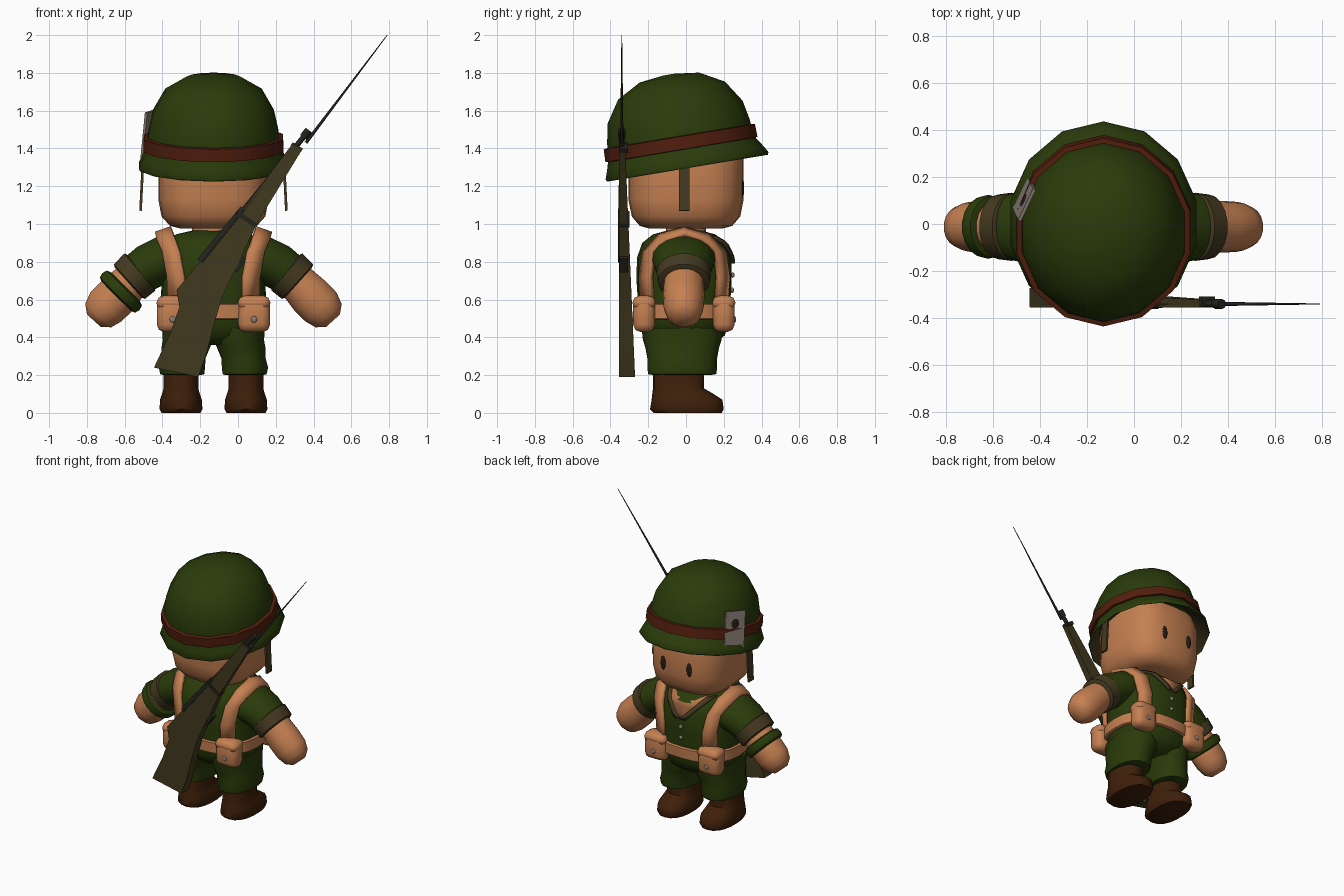
import bpy, bmesh, math
from mathutils import Vector, Matrix

if "Cube" in bpy.data.objects:
    bpy.data.objects.remove(bpy.data.objects["Cube"])

CX = -0.13  # middle of the figure


def material(name, r, g, b):
    m = bpy.data.materials.new(name)
    m.use_nodes = True
    m.diffuse_color = (r, g, b, 1)
    m.node_tree.nodes["Principled BSDF"].inputs["Base Color"].default_value = (r, g, b, 1)
    return m


GREEN = material("army green", .023, .044, .003)
SKIN = material("tan", .56, .215, .083)
BOOT = material("boot brown", .05, .014, .003)
BAND = material("red brown", .085, .013, .004)
OLIVE = material("olive brown", .06, .042, .015)
WOOD = material("stock wood", .052, .04, .013)
METAL = material("gun metal", .017, .016, .011)
GREY = material("grey", .25, .205, .18)
DARK = material("eye black", .018, .013, .008)


def finish(name, bm, mat, angle=50):
    bmesh.ops.recalc_face_normals(bm, faces=bm.faces)
    me = bpy.data.meshes.new(name)
    bm.to_mesh(me)
    bm.free()
    me.materials.append(mat)
    ob = bpy.data.objects.new(name, me)
    bpy.context.collection.objects.link(ob)
    bpy.ops.object.select_all(action='DESELECT')
    ob.select_set(True)
    bpy.context.view_layer.objects.active = ob
    bpy.ops.object.shade_smooth_by_angle(angle=math.radians(angle))
    return ob


def power(v, e):
    return math.copysign(abs(v) ** e, v)


def loft(name, rings, mat, n=2, seg=18, cap=True, angle=50):
    """Skin rings of (centre, half axis u, half axis v)."""
    bm = bmesh.new()
    loops = []
    for c, u, v in rings:
        ts = [2 * math.pi * i / seg + math.pi / 2 for i in range(seg)]
        loops.append([bm.verts.new(Vector(c) + Vector(u) * power(math.cos(t), 2 / n)
                                   + Vector(v) * power(math.sin(t), 2 / n)) for t in ts])
    for a, b in zip(loops, loops[1:]):
        for i in range(seg):
            j = (i + 1) % seg
            bm.faces.new((a[i], a[j], b[j], b[i]))
    if cap:
        bm.faces.new(loops[0])
        bm.faces.new(loops[-1])
    return finish(name, bm, mat, angle)


def stack(name, rows, mat, x=CX, **kw):
    """Upright loft from rows of (z, rx, ry, y)."""
    return loft(name, [((x, y, z), (rx, 0, 0), (0, ry, 0)) for z, rx, ry, y in rows], mat, **kw)


def limb(name, side, rows, mat, **kw):
    """Sideways loft from rows of (offset, z, slope, radius, depth)."""
    rings = []
    for x, z, a, r, d in rows:
        a = math.radians(a)
        rings.append(((CX + side * x, -.012, z), (side * r * math.sin(a), 0, r * math.cos(a)), (0, d, 0)))
    return loft(name, rings, mat, **kw)


def block(name, loc, size, mat, bevel=0, rot=None):
    bm = bmesh.new()
    bmesh.ops.create_cube(bm, size=1)
    bmesh.ops.scale(bm, vec=size, verts=bm.verts)
    if bevel:
        bmesh.ops.bevel(bm, geom=bm.edges[:], offset=bevel, segments=2, profile=.5, affect='EDGES')
    bm.transform(Matrix.Translation(loc) @ (rot or Matrix()))
    return finish(name, bm, mat, 60 if bevel else 30)


def ball(name, loc, size, mat, rot=None):
    bm = bmesh.new()
    bmesh.ops.create_uvsphere(bm, u_segments=12, v_segments=8, radius=1)
    bm.transform(Matrix.Translation(loc) @ (rot or Matrix()) @ Matrix.Diagonal((*size, 1)))
    return finish(name, bm, mat)


def strip(name, pairs, mat, thick):
    bm = bmesh.new()
    rows = [(bm.verts.new(a), bm.verts.new(b)) for a, b in pairs]
    for (a, b), (c, d) in zip(rows, rows[1:]):
        bm.faces.new((a, b, d, c))
    ob = finish(name, bm, mat)
    mod = ob.modifiers.new("thickness", 'SOLIDIFY')
    mod.thickness, mod.offset = thick, 0
    return ob


# Torso, and a lookup of its chest surface
TORSO = [(.36, .12, .15, -.01), (.41, .24, .215, -.01), (.47, .278, .235, -.01), (.55, .285, .242, -.01),
         (.7, .272, .252, -.01), (.82, .268, .25, -.01), (.9, .25, .222, -.01),
         (.945, .2, .165, -.01), (.968, .1, .08, -.01)]
stack("torso", TORSO, GREEN, n=2.4, seg=24)


def chest(x, z, lift=.006):
    for a, b in zip(TORSO, TORSO[1:]):
        if a[0] <= z <= b[0]:
            t = (z - a[0]) / (b[0] - a[0])
            rx, ry = a[1] + t * (b[1] - a[1]), a[2] + t * (b[2] - a[2])
            k = max(0, 1 - min(1, abs(x) / rx) ** 2.4)
            return Vector((CX + x, ry * k ** (1 / 2.4) - .01 + lift, z))


levels = [.79 + .017 * i for i in range(10)]
strip("open_neck", [(chest(-(z - .785) * .92, z), chest((z - .785) * .92, z)) for z in levels], SKIN, .008)
for side in (-1, 1):
    strip("collar", [(chest(side * (z - .79) * .92, z, .011), chest(side * ((z - .79) * .92 + .042), z, .011))
                     for z in levels], OLIVE, .016)
for z in (.65, .73):
    ball("button", chest(0, z), (.015, .009, .015), GREY)
stack("neck", [(.93, .12, .11, 0), (1.02, .11, .1, 0)], SKIN)
stack("belt", [(.495, .288, .248, -.01), (.5, .298, .257, -.01), (.575, .297, .26, -.01), (.58, .285, .25, -.01)],
      SKIN, n=2.4, seg=24)

# Limbs, harness and pouches on both sides
HARNESS = [(-.228, .55, .15), (-.24, .72, .155), (-.222, .85, .18), (-.14, .94, .21), (-.01, .975, .22),
           (.12, .94, .21), (.202, .85, .18), (.22, .72, .155), (.208, .55, .15)]
TROUSERS = [(.165, .2, .1, .15), (.165, .205, .118, .18), (.167, .24, .124, .185), (.159, .29, .119, .185),
            (.147, .345, .13, .195), (.135, .385, .135, .208), (.138, .45, .135, .215)]
for side, label in ((-1, "right"), (1, "left")):
    loft(label + "_trouser_leg", [((CX + side * x, -.02, z), (rx, 0, 0), (0, ry, 0)) for x, z, rx, ry in TROUSERS],
         GREEN, n=2.3)
    stack(label + "_boot", [(0, .105, .18, .01), (.02, .115, .195, .005), (.07, .112, .187, .005),
                            (.105, .1, .158, -.02), (.13, .093, .135, -.04), (.22, .095, .135, -.04)],
          BOOT, x=CX + side * .172, n=2.4)
    limb(label + "_sleeve", side, [(.08, .83, 15, .11, .16), (.22, .825, 30, .132, .172),
                                   (.33, .78, 37, .125, .155), (.42, .72, 40, .112, .135)], GREEN)
    limb(label + "_cuff", side, [(.385, .75, 40, .12, .13), (.39, .745, 40, .13, .145),
                                 (.445, .695, 42, .125, .138), (.45, .69, 42, .11, .125)], OLIVE)
    limb(label + "_forearm", side, [(.42, .715, 42, .1, .105), (.51, .62, 45, .115, .11), (.57, .56, 47, .114, .106),
                                    (.61, .515, 48, .094, .088), (.633, .488, 48, .05, .05)], SKIN)
    strip(label + "_shoulder_strap",
          [((CX + side * x, y, z), (CX + side * (x + .085), y * .78, z - (.03 if z > .9 else 0)))
           for y, z, x in HARNESS], SKIN, .03)
    for y in (-.222, .2):
        block(label + "_pouch", (CX + side * .215, y, .525), (.17, .115, .195), SKIN, .04)
        block(label + "_pouch_flap", (CX + side * .215, y, .582), (.172, .122, .075), SKIN, .034)
        ball(label + "_pouch_stud", (CX + side * .215, y + math.copysign(.058, y), .495), (.017, .007, .017), GREY)
limb("wrist_band", -1, [(.465, .667, 45, .11, .11), (.472, .66, 45, .134, .13), (.49, .642, 45, .141, .136),
                        (.508, .624, 45, .134, .13), (.515, .617, 45, .11, .11)], GREEN)

# Head and eyes
stack("head", [(.975, .17, .19, 0), (.99, .23, .245, 0), (1.04, .275, .287, 0), (1.13, .292, .305, 0),
               (1.35, .292, .305, 0), (1.48, .27, .28, -.02)], SKIN, n=2.9, seg=24)
for side in (-1, 1):
    ball("eye", (CX + side * .105, .3, 1.19), (.02, .008, .05), DARK)
    block("chin_strap", (CX + side * .38, -.01, 1.19), (.014, .055, .24), OLIVE, 0,
          Matrix.Rotation(side * -.05, 4, 'Y'))

# Helmet, built level and then tipped back
TILT = Matrix.Translation((CX, -.03, 1.43)) @ Matrix.Rotation(math.radians(9.5), 4, 'X')
lining = stack("helmet_lining", [(-.139, .4, .432, .015), (-.1, .355, .385, .01), (-.03, .31, .33, 0)],
               OLIVE, x=0, seg=14, cap=False, angle=70)
lining.data.flip_normals()
helmet = [
    lining,
    stack("helmet_dome", [(-.04, .362, .39, 0), (.06, .352, .383, 0), (.165, .328, .362, 0), (.28, .262, .287, 0),
                          (.35, .145, .16, 0), (.366, .03, .03, 0)],
          GREEN, x=0, seg=14, angle=70),
    stack("helmet_brim", [(-.03, .362, .392, 0), (-.085, .388, .418, .01), (-.125, .405, .437, .015),
                          (-.138, .4, .432, .015)], GREEN, x=0, seg=14, cap=False, angle=70),
    stack("helmet_band", [(-.04, .355, .385, 0), (-.036, .38, .408, 0), (.032, .378, .406, 0), (.036, .355, .385, 0)],
          BAND, x=0, seg=14, angle=40),
]
# Playing card tucked behind the band
turn = Matrix.Rotation(math.radians(65), 4, 'Z') @ Matrix.Rotation(math.radians(6), 4, 'X')
spot = Vector((-.337, .143, .025))
helmet.append(block("card", spot, (.15, .014, .25), GREY, 0, turn))
pip = turn.to_3x3() @ Vector((0, .006, .04))
helmet.append(ball("card_pip", spot + pip, (.032, .004, .034), DARK, turn))
for ob in helmet:
    ob.matrix_world = TILT @ ob.matrix_world

# Rifle slung across the back: outline extruded, slimmer and further out towards the muzzle
OUTLINE = [(-.445, .24), (-.21, .19), (-.165, .32), (-.12, .49), (-.085, .61), (.105, 1.01), (.34, 1.395),
           (.285, 1.42), (.02, 1.07), (-.325, .65), (-.31, .56), (-.36, .42)]
bm = bmesh.new()
sides = [[bm.verts.new((x, -.312 - .027 * (z - .2) / 1.2 + s * (.042 - .025 * (z - .2) / 1.2), z))
          for x, z in OUTLINE] for s in (-1, 1)]
bm.faces.new(sides[0])
bm.faces.new(sides[1])
for i in range(len(OUTLINE)):
    j = (i + 1) % len(OUTLINE)
    bm.faces.new((sides[0][i], sides[0][j], sides[1][j], sides[1][i]))
finish("rifle_stock", bm, WOOD, 25)


def rod(name, a, b, r1, r2, mat):
    a, b = Vector((a[0], -.34, a[1])), Vector((b[0], -.34, b[1]))
    u = (b - a).normalized().cross(Vector((0, 1, 0)))
    return loft(name, [(a, u * r1, (0, r1, 0)), (b, u * r2, (0, r2, 0))], mat, seg=8)


rod("receiver", (-.2, .8), (.03, 1.08), .02, .02, METAL)
rod("barrel", (.03, 1.07), (.375, 1.495), .017, .014, METAL)
rod("muzzle", (.345, 1.458), (.375, 1.497), .021, .021, METAL)
rod("bayonet", (.36, 1.43), (.79, 2.0), .009, .002, METAL)
lean = Matrix.Rotation(math.radians(33), 4, 'Y')
for x, z, size in ((.045, 1.025, (.125, .062, .025)), (.31, 1.405, (.064, .044, .025)),
                   (-.015, .8, (.08, .045, .085)), (-.1, .69, (.06, .025, .03))):
    block("rifle_fitting", (x, -.33, z), size, METAL, 0, lean)
